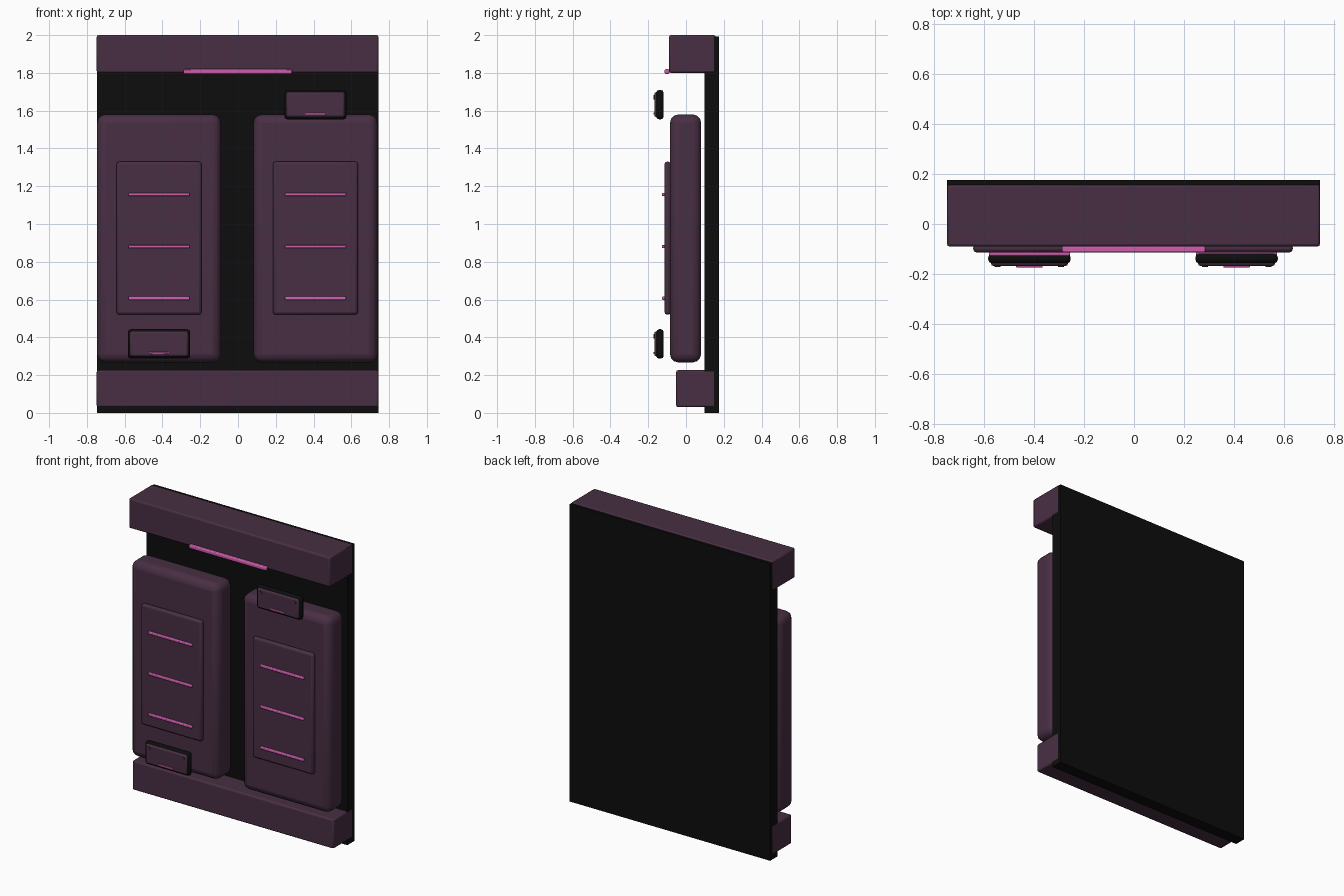
import bpy, math

if "Cube" in bpy.data.objects:
    bpy.data.objects.remove(bpy.data.objects["Cube"])


def material(name, col):
    m = bpy.data.materials.new(name)
    m.diffuse_color = (*col, 1)
    m.use_nodes = True
    m.node_tree.nodes["Principled BSDF"].inputs["Base Color"].default_value = m.diffuse_color
    return m


PURPLE = material("dull_purple", (0.064, 0.028, 0.056))
BLACK = material("black", (0.004, 0.004, 0.004))
PINK = material("glow_pink", (0.62, 0.11, 0.42))


def finish(ob, mat, bevel, segs):
    ob.data.materials.append(mat)
    if bevel:
        b = ob.modifiers.new("bevel", 'BEVEL')
        b.width, b.segments = bevel, segs
        b.limit_method = 'ANGLE'
    bpy.ops.object.shade_smooth_by_angle(angle=math.radians(35))


def box(name, mat, x, y, z, bevel=0.0, segs=2):
    """Box from (min, max) ranges."""
    bpy.ops.mesh.primitive_cube_add(size=1)
    ob = bpy.context.object
    ob.name = name
    for v in ob.data.vertices:
        for i, (a, b) in enumerate((x, y, z)):
            v.co[i] = (a + b) / 2 + v.co[i] * (b - a)
    finish(ob, mat, bevel, segs)
    return ob


def screw(name, x, y, z):
    bpy.ops.mesh.primitive_cylinder_add(vertices=12, radius=0.012, depth=0.008,
                                        location=(x, y, z), rotation=(math.pi / 2, 0, 0))
    ob = bpy.context.object
    ob.name = name
    finish(ob, PURPLE, 0, 1)


# Frame: back wall, header, sill and header light
box("back_wall", BLACK, (-0.747, 0.743), (0.097, 0.175), (0, 1.993))
box("header_beam", PURPLE, (-0.748, 0.744), (-0.09, 0.157), (1.80, 2.0), 0.01)
box("sill_beam", PURPLE, (-0.748, 0.744), (-0.052, 0.157), (0.03, 0.226), 0.01)
box("header_light", PINK, (-0.288, 0.285), (-0.113, -0.088), (1.795, 1.82), 0.006)

# Two door panels, each with inset plate, light strips and a latch
for side, cx, lz in (("left", -0.418, 0.365), ("right", 0.410, 1.632)):
    box(side + "_door", PURPLE, (cx - 0.328, cx + 0.328), (-0.085, 0.08), (0.267, 1.58), 0.045, 3)
    box(side + "_door_plate", PURPLE, (cx - 0.225, cx + 0.225), (-0.114, -0.08), (0.52, 1.33), 0.014)
    for i, z in enumerate((1.156, 0.881, 0.607)):
        box(f"{side}_light_strip_{i}", PINK, (cx - 0.162, cx + 0.162),
            (-0.127, -0.110), (z - 0.009, z + 0.009), 0.005)

    box(side + "_latch_base", BLACK, (cx - 0.165, cx + 0.165), (-0.158, -0.118), (lz - 0.078, lz + 0.078), 0.016, 2)
    box(side + "_latch_cover", PURPLE, (cx - 0.154, cx + 0.154), (-0.168, -0.145), (lz - 0.066, lz + 0.066), 0.010, 2)
    for s in (-1, 1):
        screw(f"{side}_latch_screw_{s}", cx + s * 0.127, -0.168, lz + 0.04)
    box(side + "_latch_light", PINK, (cx - 0.053, cx + 0.053), (-0.173, -0.165), (lz - 0.053, lz - 0.043), 0.002)
